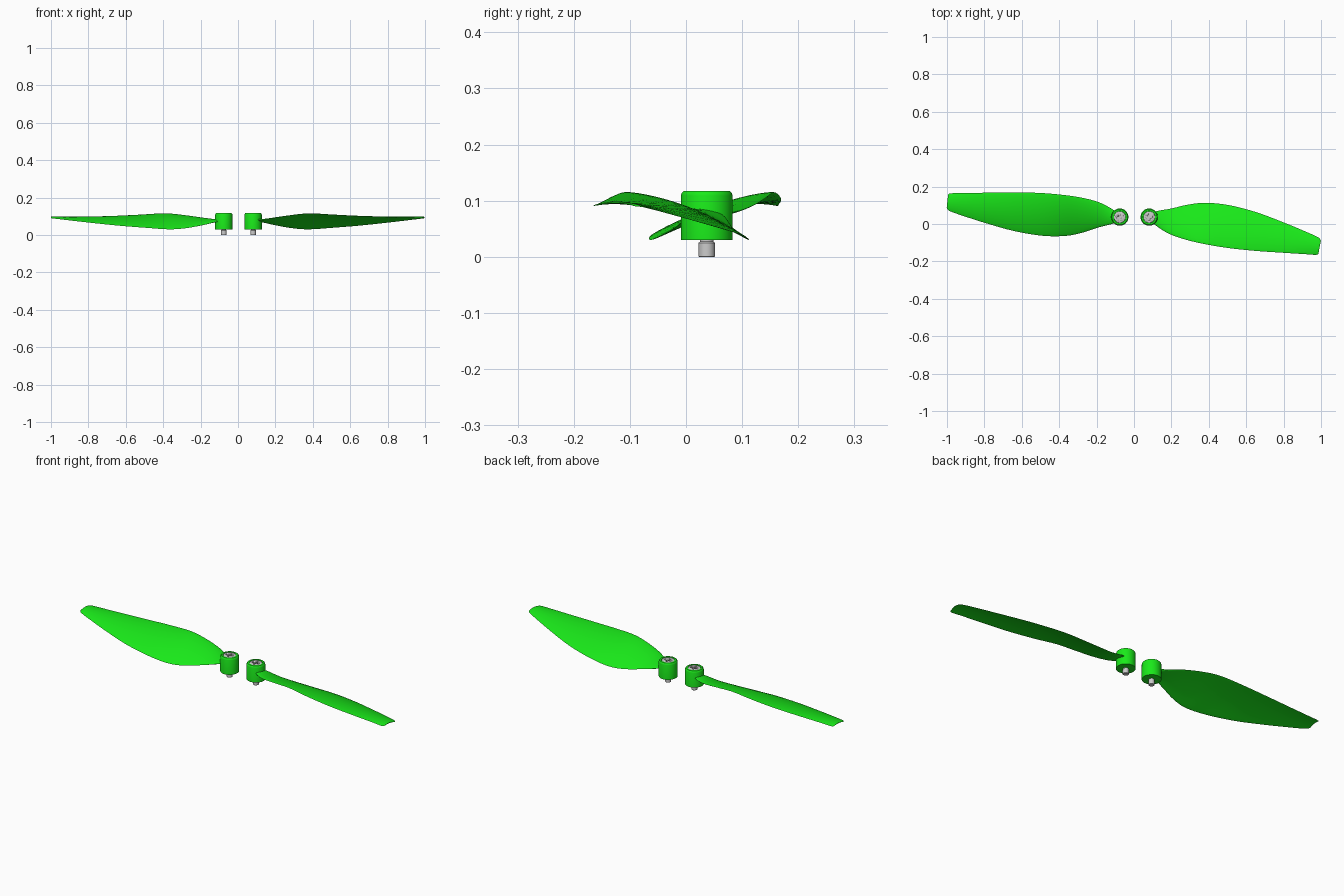
import bpy, bmesh, math
from mathutils import Vector, Matrix

if "Cube" in bpy.data.objects:
    bpy.data.objects.remove(bpy.data.objects["Cube"])

HUB = Vector((0.08, 0.037, 0))

green = bpy.data.materials.new("green")
green.diffuse_color = (0.01, 0.82, 0.01, 1)
green.use_nodes = True
green.node_tree.nodes["Principled BSDF"].inputs["Base Color"].default_value = green.diffuse_color


def finish(name, bm, mat=None, angle=40):
    bmesh.ops.recalc_face_normals(bm, faces=bm.faces)
    me = bpy.data.meshes.new(name)
    bm.to_mesh(me)
    bm.free()
    ob = bpy.data.objects.new(name, me)
    bpy.context.collection.objects.link(ob)
    if mat:
        me.materials.append(mat)
    bpy.ops.object.select_all(action='DESELECT')
    ob.select_set(True)
    bpy.context.view_layer.objects.active = ob
    bpy.ops.object.shade_smooth_by_angle(angle=math.radians(angle))
    return ob


def lathe(name, profile, mat=None, segs=48):
    # closed solid turned from (radius, z) points, first and last on the axis
    bm = bmesh.new()
    vs = [bm.verts.new((r, 0, z)) for r, z in profile]
    es = [bm.edges.new(p) for p in zip(vs, vs[1:])]
    bmesh.ops.spin(bm, geom=vs + es, cent=(0, 0, 0), axis=(0, 0, 1),
                   angle=math.tau, steps=segs)
    bmesh.ops.remove_doubles(bm, verts=bm.verts, dist=1e-5)
    return finish(name, bm, mat)


def spline(rows, steps):
    # smooth interpolation through all station rows
    out = []
    for i in range(len(rows) - 1):
        a, b, c, d = (rows[max(0, min(len(rows) - 1, i + k))] for k in (-1, 0, 1, 2))
        for s in range(steps):
            t = s / steps
            out.append([0.5 * (2*q + (r - p)*t + (2*p - 5*q + 4*r - s4)*t*t
                               + (3*q - p - 3*r + s4)*t**3)
                        for p, q, r, s4 in zip(a, b, c, d)])
    return out + [list(rows[-1])]


# leading edge xyz, trailing edge xyz, camber, half thickness
STATIONS = [
    (0.085, .058, .078, 0.085, .018, .084, .000, .007),
    (0.130, .071, .069, 0.125, -.015, .080, .003, .007),
    (0.200, .083, .052, 0.190, -.054, .091, .007, .006),
    (0.290, .104, .036, 0.280, -.085, .105, .011, .005),
    (0.380, .113, .030, 0.380, -.108, .115, .013, .004),
    (0.500, .102, .038, 0.500, -.128, .109, .013, .003),
    (0.650, .064, .050, 0.650, -.144, .101, .012, .003),
    (0.800, .008, .066, 0.800, -.154, .096, .010, .002),
    (0.920, -.042, .080, 0.910, -.161, .093, .008, .002),
    (0.985, -.072, .088, 0.972, -.165, .091, .007, .002),
    (0.998, -.090, .090, 0.985, -.158, .092, .006, .001),
]


def blade(name):
    n = 14
    bm = bmesh.new()
    rings = []
    for row in spline(STATIONS, 4):
        lead, trail = Vector(row[:3]) - HUB, Vector(row[3:6]) - HUB
        camber, thick = row[6:]
        ring = []
        for k in range(2 * n):
            a = math.pi * k / n
            t = (1 - math.cos(a)) / 2
            p = lead.lerp(trail, t)
            p.z += camber * 4 * t * (1 - t) + thick * math.sin(a)
            ring.append(bm.verts.new(p))
        rings.append(ring)
    for a, b in zip(rings, rings[1:]):
        for k in range(2 * n):
            j = (k + 1) % (2 * n)
            bm.faces.new((a[k], a[j], b[j], b[k]))
    bm.faces.new(rings[0])
    bm.faces.new(rings[-1])
    return finish(name, bm, green, 60)


def screw(name):
    # round head with a cross-shaped driver recess
    ob = lathe(name, [(0, .104), (.031, .104), (.031, .115), (.029, .1165), (0, .1165)])
    for i in range(2):
        bm = bmesh.new()
        size = (.038, .009, .016) if i else (.009, .038, .016)
        bmesh.ops.create_cube(bm, size=1, matrix=Matrix.Translation((0, 0, .1165))
                              @ Matrix.Diagonal((*size, 1)))
        cut = finish("slot_cutter", bm)
        mod = ob.modifiers.new("slot", 'BOOLEAN')
        mod.operation, mod.object = 'DIFFERENCE', cut
        bpy.context.view_layer.objects.active = ob
        bpy.ops.object.modifier_apply(modifier=mod.name)
        bpy.data.objects.remove(cut)
    return ob


# two half propellers, each blade turned about its own hub
for side, x, deg in (("right", 0.081, 0), ("left", -0.076, 184.8)):
    parts = [
        blade(side + "_blade"),
        # hub with rounded top rim and a shallow seat for the screw
        lathe(side + "_hub", [(0, .03), (.046, .03), (.046, .109), (.0445, .114),
                              (.041, .1175), (.032, .1175), (.032, .105), (0, .105)], green),
        screw(side + "_screw"),
        # motor shaft with a narrow neck under the hub
        lathe(side + "_shaft", [(0, 0), (.0135, 0), (.0145, .001), (.0145, .025),
                                (.012, .027), (.012, .035), (0, .035)]),
    ]
    for ob in parts:
        ob.location = (x, HUB.y, 0)
        ob.rotation_euler.z = math.radians(deg)
